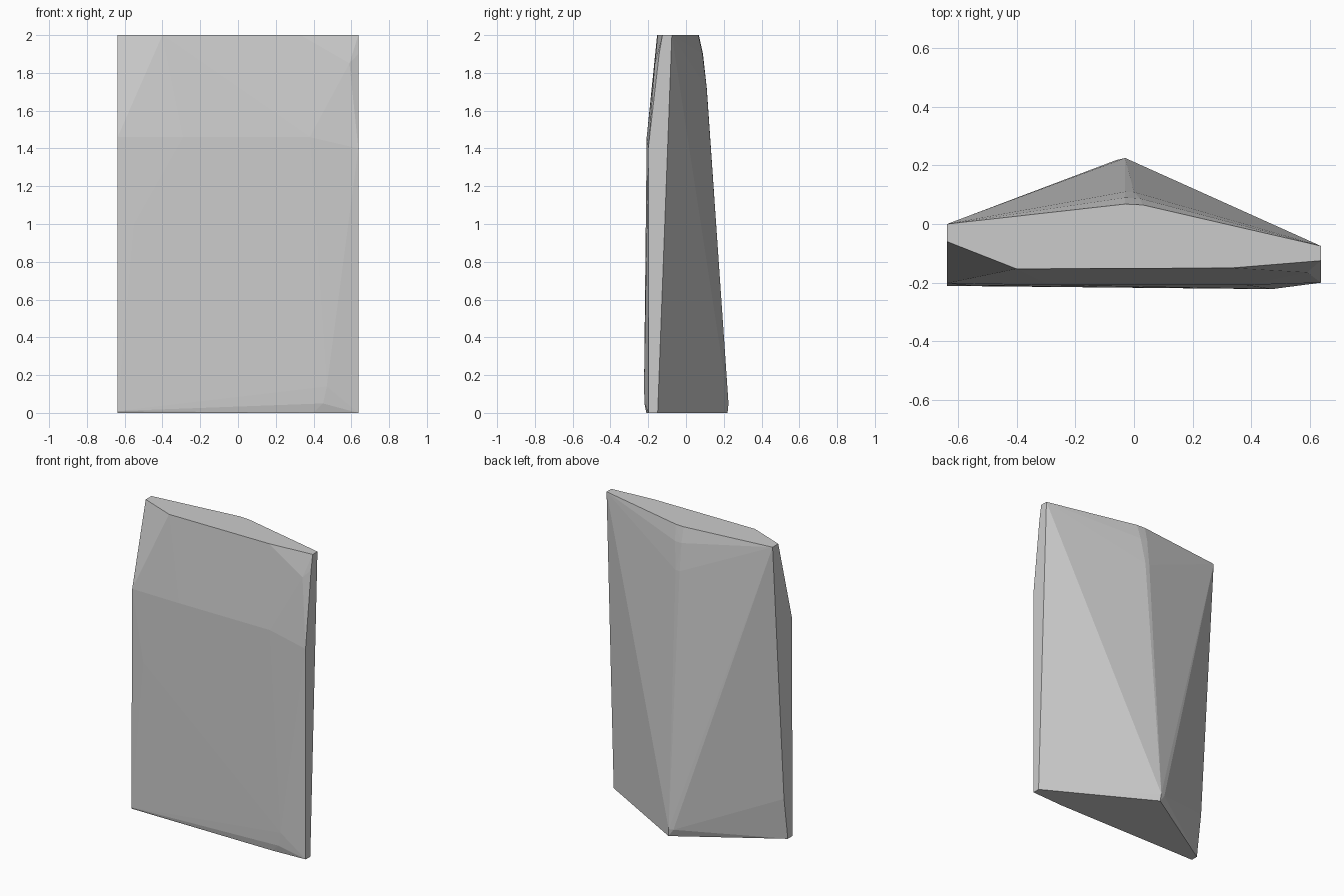
import bpy, bmesh

# Horizontal outlines of the faceted slab: height -> (x, y) corners
SECTIONS = {
    2.00: [(-0.637, 0.0), (-0.03, 0.068), (0.03, 0.065), (0.637, -0.075),
           (0.637, -0.125), (0.33, -0.15), (-0.4, -0.153), (-0.637, -0.06)],
    1.90: [(-0.03, 0.09), (0.02, 0.087), (0.637, -0.142)],
    1.85: [(0.59, -0.165)],
    1.72: [(-0.03, 0.11), (0.0, 0.109)],
    1.46: [(-0.637, -0.202), (-0.29, -0.208), (0.38, -0.208)],
    1.40: [(0.637, -0.2)],
    1.00: [(-0.55, -0.211)],
    0.28: [(-0.637, -0.12)],
    0.14: [(0.47, -0.222)],
    0.05: [(-0.03, 0.225), (-0.06, 0.218), (0.45, -0.22)],
    0.01: [(-0.637, -0.211)],
    0.00: [(-0.637, -0.16), (-0.637, -0.207), (0.4, -0.21), (0.637, -0.198),
           (0.637, -0.15), (-0.025, 0.22)],
}

# Stone slab: convex skin around all outlines
bm = bmesh.new()
for z, corners in SECTIONS.items():
    for x, y in corners:
        bm.verts.new((x, y, z))
hull = bmesh.ops.convex_hull(bm, input=bm.verts[:])
loose = [v for v in bm.verts if not v.link_faces]
bmesh.ops.delete(bm, geom=loose, context='VERTS')
bmesh.ops.dissolve_limit(bm, angle_limit=0.003, verts=bm.verts[:], edges=bm.edges[:])
bmesh.ops.recalc_face_normals(bm, faces=bm.faces[:])

mesh = bpy.data.meshes.new("stone_slab")
bm.to_mesh(mesh)
bm.free()
slab = bpy.data.objects.new("stone_slab", mesh)
bpy.context.collection.objects.link(slab)
